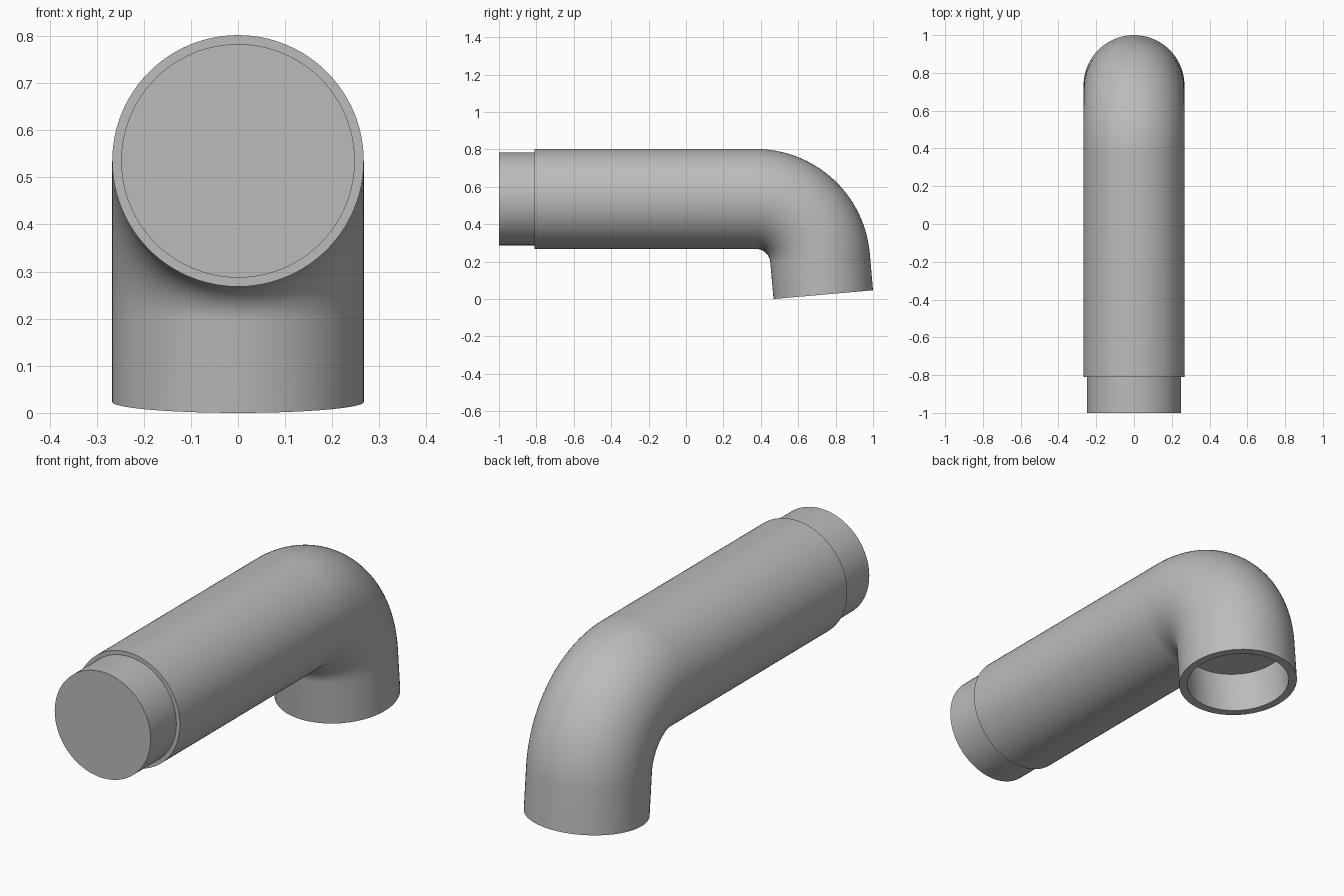
import bpy, bmesh, math
from mathutils import Vector

cube = bpy.data.objects.get("Cube")
if cube:
    bpy.data.objects.remove(cube, do_unlink=True)

SIDES = 96
PIPE_R, SPIGOT_R, BORE_R = 0.267, 0.248, 0.23
AXIS_Z = 0.535
BEND_R, BEND_Y, BEND_ANGLE, BEND_STEPS = 0.345, 0.373, math.radians(85), 32
OUTLET = 0.1975

grey = bpy.data.materials.new("pipe grey")
grey.use_nodes = True
grey.diffuse_color = (0.5, 0.5, 0.5, 1)
grey.node_tree.nodes["Principled BSDF"].inputs["Base Color"].default_value = (0.5, 0.5, 0.5, 1)


def bend_point(angle):
    """Centre line of the bend after turning down by angle."""
    return Vector((0, BEND_Y + BEND_R * math.sin(angle),
                   AXIS_Z - BEND_R + BEND_R * math.cos(angle)))


def sweep(name, stations):
    """Closed round solid through (centre, turn angle, radius) stations."""
    bm = bmesh.new()
    rings = []
    for centre, angle, radius in stations:
        up = Vector((0, math.sin(angle), math.cos(angle)))
        ring = []
        for i in range(SIDES):
            a = math.tau * i / SIDES
            ring.append(bm.verts.new(centre + radius * (Vector((math.cos(a), 0, 0)) + up * math.sin(a))))
        rings.append(ring)
    for r, s in zip(rings, rings[1:]):
        for i in range(SIDES):
            j = (i + 1) % SIDES
            bm.faces.new((r[i], r[j], s[j], s[i]))
    bm.faces.new(rings[0])
    bm.faces.new(rings[-1])
    bmesh.ops.recalc_face_normals(bm, faces=bm.faces)
    mesh = bpy.data.meshes.new(name)
    bm.to_mesh(mesh)
    bm.free()
    obj = bpy.data.objects.new(name, mesh)
    bpy.context.collection.objects.link(obj)
    mesh.materials.append(grey)
    bpy.ops.object.select_all(action='DESELECT')
    obj.select_set(True)
    bpy.context.view_layer.objects.active = obj
    bpy.ops.object.shade_smooth_by_angle(angle=math.radians(30))
    return obj


# Spigot, shoulder and straight run
stations = [(Vector((0, y, AXIS_Z)), 0, r)
            for y, r in ((-1, SPIGOT_R), (-0.81, SPIGOT_R), (-0.81, PIPE_R))]

# Bend
for k in range(BEND_STEPS + 1):
    angle = BEND_ANGLE * k / BEND_STEPS
    stations.append((bend_point(angle), angle, PIPE_R))

# Outlet rim, then the socket bore back up to its flat floor
socket_floor = bend_point(BEND_ANGLE)
rim = socket_floor + OUTLET * Vector((0, math.cos(BEND_ANGLE), -math.sin(BEND_ANGLE)))
stations += [(rim, BEND_ANGLE, PIPE_R), (rim, BEND_ANGLE, BORE_R),
             (socket_floor, BEND_ANGLE, BORE_R)]

sweep("elbow_pipe", stations)
